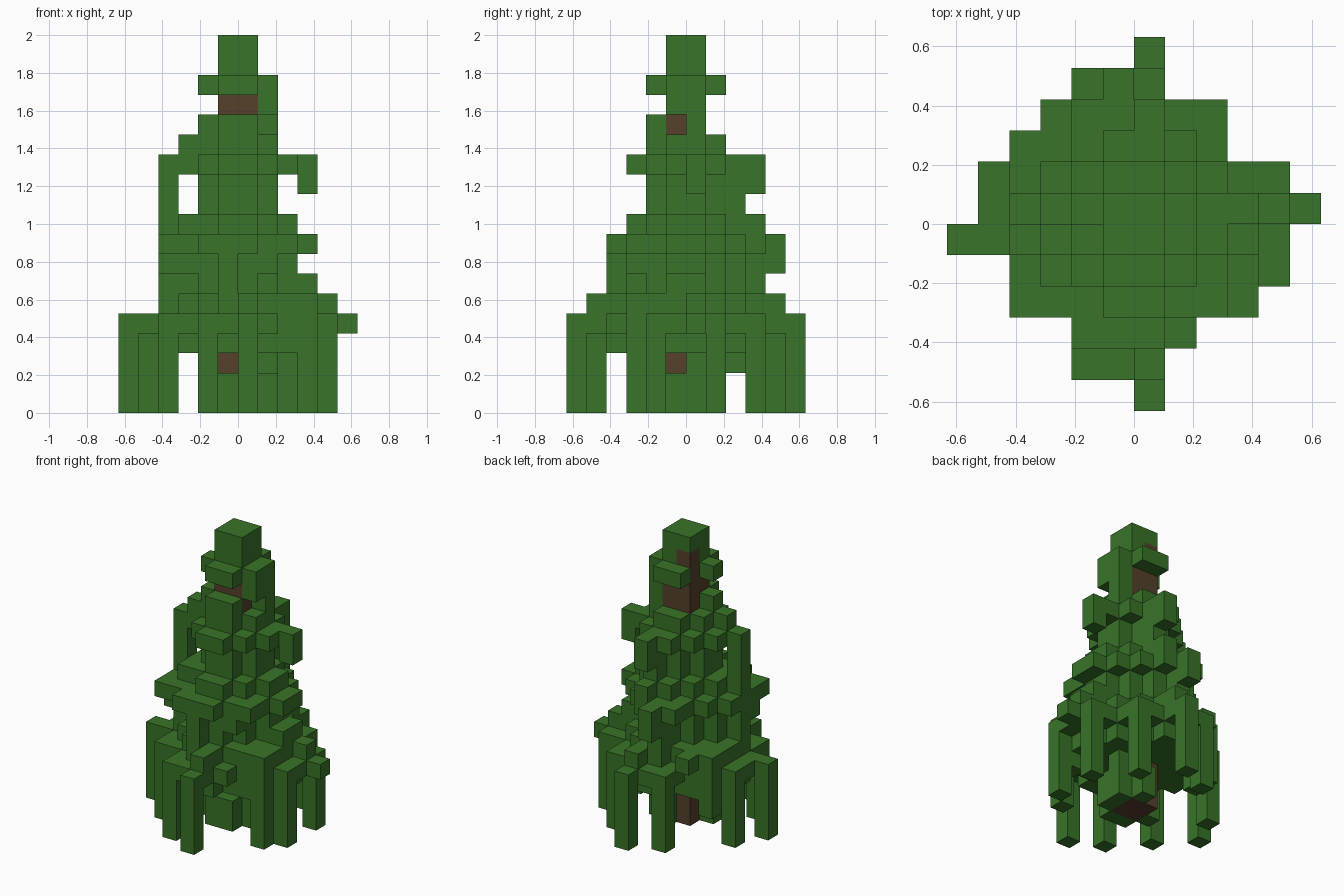
import bpy
import bmesh
from mathutils import Vector

start_cube = bpy.data.objects.get("Cube")
if start_cube:
    bpy.data.objects.remove(start_cube, do_unlink=True)

UNIT = 2 / 19  # edge length of one block


def make_material(name, colour):
    material = bpy.data.materials.new(name)
    material.use_nodes = True
    material.diffuse_color = colour
    shader = material.node_tree.nodes["Principled BSDF"]
    shader.inputs["Base Color"].default_value = colour
    shader.inputs["Roughness"].default_value = 0.9
    return material


needle_green = make_material("needle green", (0.040, 0.172, 0.021, 1))
bark_brown = make_material("bark brown", (0.092, 0.052, 0.023, 1))


def block(x, y, bottom, tall=1, wide=1, deep=1):
    """Cells of a box, given its lowest corner and its size in blocks."""
    return {(i, j, k)
            for i in range(x, x + wide)
            for j in range(y, y + deep)
            for k in range(bottom, bottom + tall)}


def diamond(radius, bottom, tall=1):
    """Cells of a stepped diamond-shaped slab around the trunk."""
    reach = range(-radius, radius)
    return {(i, j, k)
            for i in reach for j in reach
            for k in range(bottom, bottom + tall)
            if abs(i + 0.5) + abs(j + 0.5) <= radius}


def build(name, cells, material):
    """Skin a set of cells with outer faces only, then merge flat regions."""
    bm = bmesh.new()
    corners = {}

    def corner(point):
        key = tuple(round(value) for value in point)
        if key not in corners:
            corners[key] = bm.verts.new(Vector(key) * UNIT)
        return corners[key]

    axes = [Vector(row) for row in ((1, 0, 0), (0, 1, 0), (0, 0, 1))]
    for cell in sorted(cells):
        centre = Vector(cell) + Vector((0.5, 0.5, 0.5))
        for turn, axis in enumerate(axes):
            side, up = axes[turn - 2] / 2, axes[turn - 1] / 2
            for sign in (-1, 1):
                normal = axis * sign
                neighbour = tuple(int(v) for v in Vector(cell) + normal)
                if neighbour in cells:
                    continue
                middle = centre + normal / 2
                ring = [middle - side - up, middle + side - up,
                        middle + side + up, middle - side + up]
                if sign < 0:
                    ring.reverse()
                bm.faces.new([corner(point) for point in ring])
    bmesh.ops.dissolve_limit(bm, angle_limit=0.01,
                             verts=bm.verts[:], edges=bm.edges[:])
    mesh = bpy.data.meshes.new(name)
    bm.to_mesh(mesh)
    bm.free()
    mesh.materials.append(material)
    part = bpy.data.objects.new(name, mesh)
    bpy.context.collection.objects.link(part)
    return part


# Trunk: a square column with one bare corner showing in the top block
trunk = block(-1, -1, 0, tall=17, wide=2, deep=2)
trunk |= block(-1, 0, 17)
build("trunk", trunk, bark_brown)

# Drooping branch tips that reach the ground around the lowest tier
tips = [(0, -6), (-2, -5), (-4, -3), (-6, -1), (-5, 1), (-2, 4),
        (0, 5), (2, 3), (4, 1), (4, -2), (3, -3)]
hanging = set()
for x, y in tips:
    hanging |= block(x, y, 0, tall=5)

# Lowest tier: wide skirt with two chunky boughs
skirt = diamond(4, 3) | diamond(5, 4) | diamond(4, 5)
skirt |= block(2, -3, 3, tall=3, wide=2, deep=2)
skirt |= block(3, -3, 2, deep=2)
skirt |= block(-4, 1, 3, tall=3, wide=2, deep=2)
skirt |= block(-4, 1, 2, deep=2)
skirt |= block(5, 0, 4)
skirt |= block(4, 0, 5)
skirt |= block(0, -5, 5)
skirt |= block(0, 4, 5)
skirt |= block(-3, 3, 5)

# Growth hugging the foot of the trunk
foot = block(-1, -2, 0, tall=2, wide=2)
foot |= block(1, -1, 0, tall=2, deep=2)
foot |= block(1, 0, 2)
foot |= block(0, 1, 0, tall=2)
foot |= block(-2, -1, 0, tall=2)

# Middle tier: recessed core, with broad plates spreading above it
middle = diamond(3, 6, tall=2) | diamond(4, 8) | diamond(3, 9)
middle |= block(-4, -1, 6, tall=2)
middle |= block(-4, -2, 7, wide=3)
middle |= block(3, -1, 6, deep=2)
middle |= block(-1, -4, 6, tall=2)
middle |= block(1, -3, 7)
middle |= block(-1, 3, 6)
middle |= block(-1, 3, 7, tall=2, deep=2)
middle |= block(-2, 3, 8)
middle |= block(-4, -3, 8, wide=2, deep=2)
middle |= block(-2, -4, 8, wide=2, deep=2)
middle |= block(1, -3, 8, wide=2)
middle |= block(-3, -2, 9)
middle |= block(0, 3, 9)

# Upper tier: slim core with hooked branches
upper = diamond(2, 10, tall=2) | diamond(3, 12) | diamond(2, 13)
upper |= block(0, 2, 10, tall=2)
upper |= block(-4, -1, 9, tall=4)
upper |= block(3, 0, 11, tall=2)
upper |= block(0, 3, 11, tall=2)
upper |= block(-3, -1, 13)
upper |= block(-1, -2, 14, wide=2)
upper |= block(-2, -1, 14)

# Crown: loose collar of leaves below the top block
crown = block(-1, -1, 17, tall=2, wide=2, deep=2)
crown |= block(1, -1, 15, tall=2, deep=2)
crown |= block(1, 0, 14)
crown |= block(-1, -2, 16, wide=2)
crown |= block(-2, -1, 16)
crown |= block(-1, 1, 16, wide=2)

# Each tier is cut around the trunk and kept clear of the tier below
taken = set(trunk)
for name, cells in (("hanging_branch_tips", hanging),
                    ("lower_skirt", skirt),
                    ("foot_growth", foot),
                    ("middle_tier", middle),
                    ("upper_tier", upper),
                    ("crown", crown)):
    build(name, cells - taken, needle_green)
    taken |= cells
